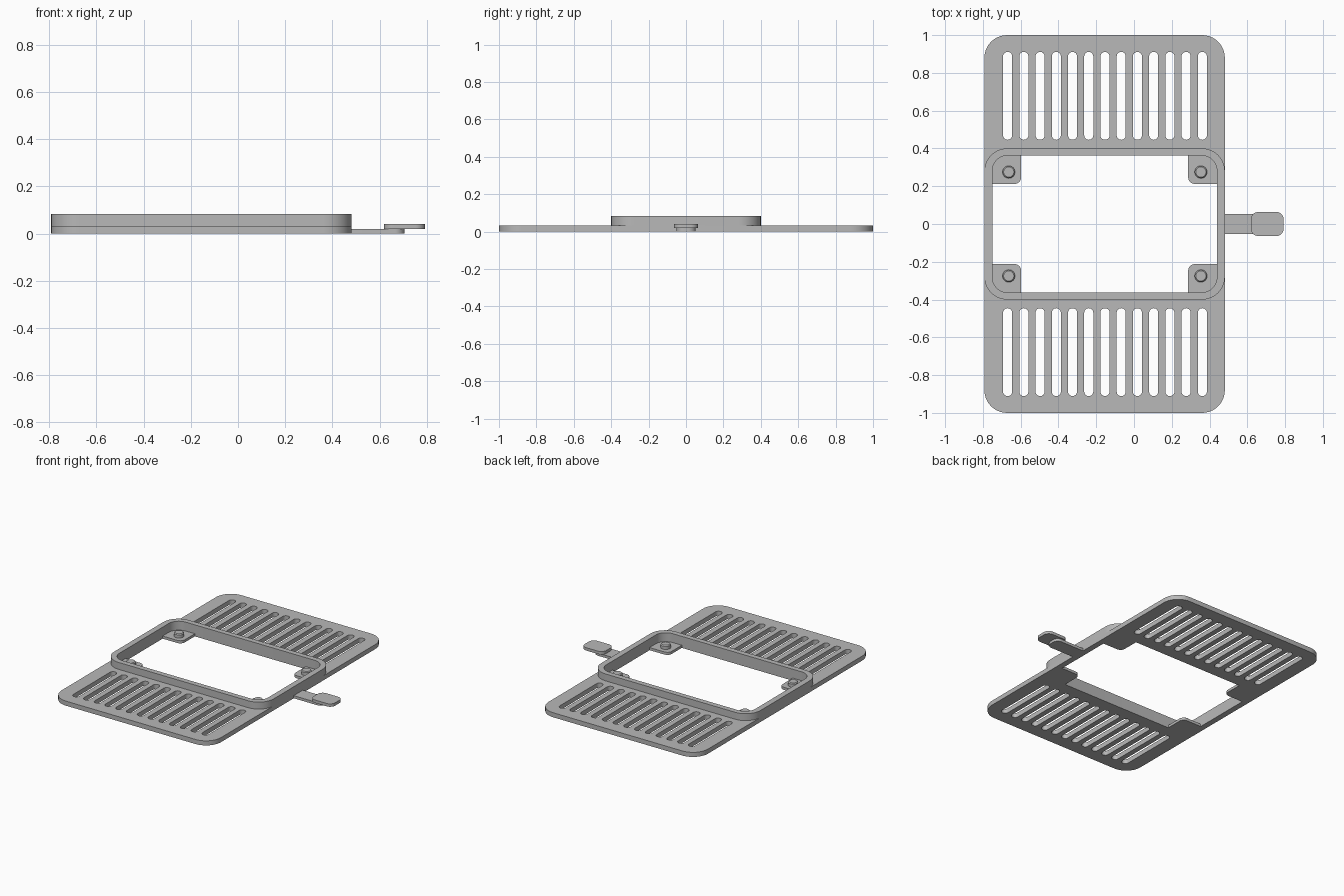
import bpy
import math

cube = bpy.data.objects.get("Cube")
if cube:
    bpy.data.objects.remove(cube, do_unlink=True)

grey = bpy.data.materials.new("plain grey")
grey.use_nodes = True
GREY = (0.48, 0.48, 0.48, 1)
grey.diffuse_color = GREY
grey.node_tree.nodes["Principled BSDF"].inputs["Base Color"].default_value = GREY


def rounded(x0, x1, y0, y1, r, steps=10):
    """Rounded rectangle; r is one radius or four (++, -+, --, +-)."""
    radii = r if isinstance(r, tuple) else (r,) * 4
    points = []
    for i, (x, y, sx, sy) in enumerate(((x1, y1, 1, 1), (x0, y1, -1, 1),
                                        (x0, y0, -1, -1), (x1, y0, 1, -1))):
        rad = radii[i]
        if rad == 0:
            points.append((x, y))
            continue
        for k in range(steps + 1):
            a = math.pi / 2 * (i + k / steps)
            points.append((x - sx * rad + rad * math.cos(a),
                           y - sy * rad + rad * math.sin(a)))
    return points


def slab(name, outlines, z0, z1):
    """Extrude closed outlines; outlines inside the first one become holes."""
    curve = bpy.data.curves.new(name, "CURVE")
    curve.dimensions = "2D"
    curve.fill_mode = "BOTH"
    curve.extrude = (z1 - z0) / 2
    for outline in outlines:
        spline = curve.splines.new("POLY")
        spline.points.add(len(outline) - 1)
        for p, (x, y) in zip(spline.points, outline):
            p.co = (x, y, 0, 1)
        spline.use_cyclic_u = True
    obj = bpy.data.objects.new(name, curve)
    bpy.context.collection.objects.link(obj)
    obj.location.z = (z0 + z1) / 2
    bpy.ops.object.select_all(action="DESELECT")
    obj.select_set(True)
    bpy.context.view_layer.objects.active = obj
    bpy.ops.object.convert(target="MESH")
    obj = bpy.context.object
    bpy.ops.object.mode_set(mode="EDIT")
    bpy.ops.mesh.select_all(action="SELECT")
    bpy.ops.mesh.remove_doubles(threshold=0.0001)
    bpy.ops.mesh.normals_make_consistent(inside=False)
    bpy.ops.object.mode_set(mode="OBJECT")
    obj.data.materials.clear()
    obj.data.materials.append(grey)
    bpy.ops.object.shade_smooth_by_angle(angle=math.radians(30))
    return obj


LEFT, RIGHT = -0.792, 0.481
IN_L, IN_R, IN_Y = -0.75, 0.439, 0.362
PLATE_TOP, FRAME_TOP, THIN = 0.033, 0.083, 0.019

# Base plate with the central opening and two rows of slots
opening = rounded(IN_L, IN_R, -IN_Y, IN_Y, 0.08)
holes = [opening]
for i in range(13):
    cx = -0.669 + i * 0.0859
    for y0, y1 in ((0.446, 0.911), (-0.911, -0.446)):
        holes.append(rounded(cx - 0.024, cx + 0.024, y0, y1, 0.0235, 6))
slab("base_plate", [rounded(LEFT, RIGHT, -1, 1, 0.12)] + holes, 0, PLATE_TOP)

# Raised rim around the opening
slab("raised_frame", [rounded(LEFT, RIGHT, -0.4, 0.4, 0.12), opening],
     PLATE_TOP, FRAME_TOP)

# Corner tabs, each with a chamfered locating post
for side, sx in (("right", -1), ("left", 1)):
    for end, sy in (("front", -1), ("back", 1)):
        x0, x1 = (IN_L, -0.598) if sx < 0 else (0.287, IN_R)
        y0, y1 = (0.212, IN_Y) if sy > 0 else (-IN_Y, -0.212)
        corners = ((1, 1), (-1, 1), (-1, -1), (1, -1))
        radii = tuple(0.035 if c == (-sx, -sy) else 0 for c in corners)
        slab(f"{end}_{side}_tab", [rounded(x0, x1, y0, y1, radii)], 0, THIN)
        px, py = (-0.663 if sx < 0 else 0.354), sy * 0.275
        for part, r1, r2, z0, z1 in (("post", 0.033, 0.033, THIN, 0.041),
                                     ("post_tip", 0.033, 0.027, 0.041, 0.047)):
            bpy.ops.mesh.primitive_cone_add(
                vertices=32, radius1=r1, radius2=r2, depth=z1 - z0,
                location=(px, py, (z0 + z1) / 2))
            post = bpy.context.object
            post.name = f"{end}_{side}_{part}"
            post.data.materials.append(grey)
            bpy.ops.object.shade_smooth_by_angle(angle=math.radians(30))

# Side handle: thin arm with a rounded grip on top
slab("handle_arm", [rounded(RIGHT, 0.705, -0.052, 0.052, (0.04, 0, 0, 0.04))],
     0, THIN)
slab("handle_grip", [rounded(0.619, 0.792, -0.064, 0.064, 0.04)], THIN, 0.04)
